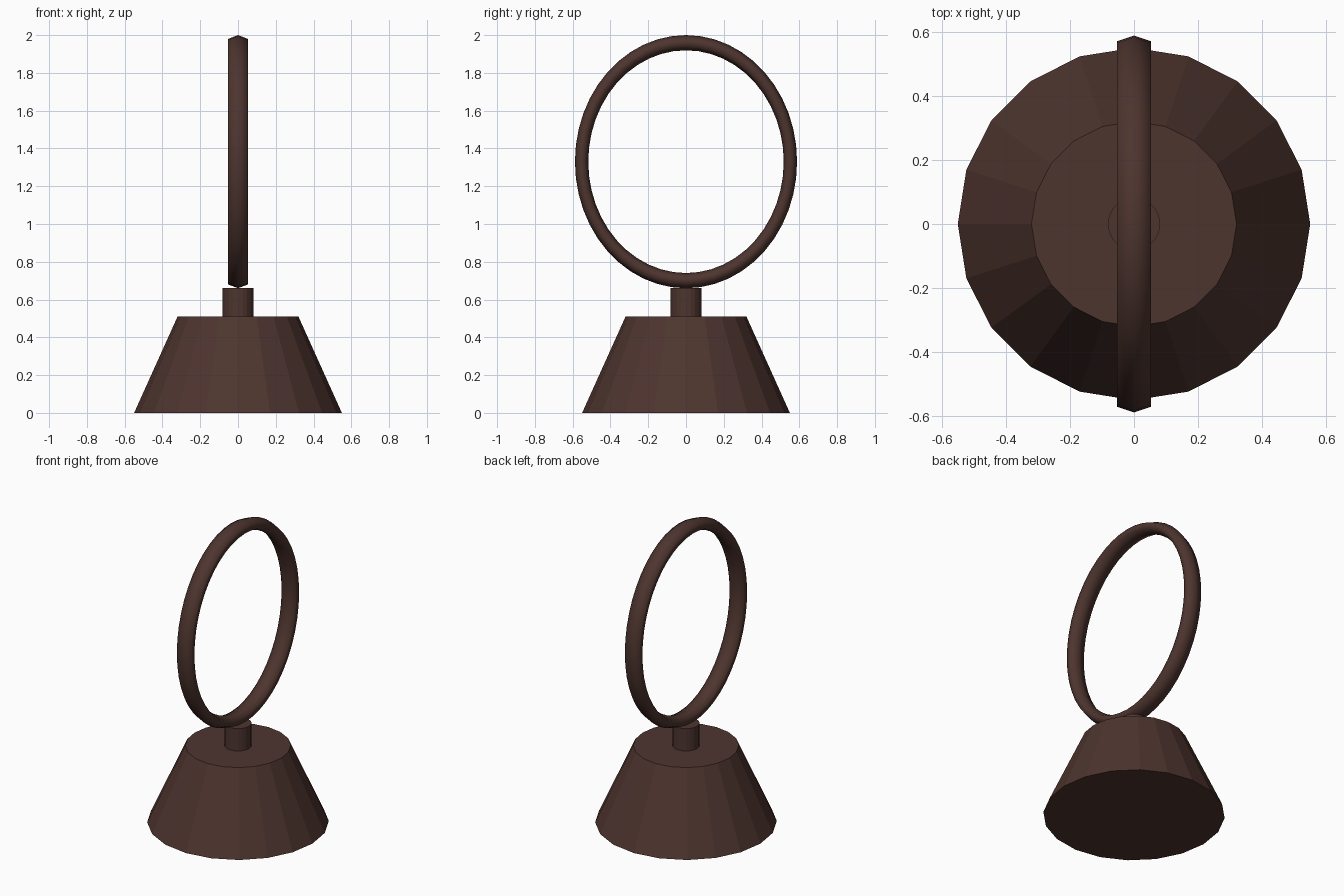
import bpy
import math

if "Cube" in bpy.data.objects:
    bpy.data.objects.remove(bpy.data.objects["Cube"])

brown = bpy.data.materials.new("dark_brown")
brown.diffuse_color = (0.076, 0.035, 0.028, 1.0)
brown.use_nodes = True
brown.node_tree.nodes["Principled BSDF"].inputs["Base Color"].default_value = brown.diffuse_color


def frustum(name, r_bottom, r_top, z0, z1, sides):
    # One vertex of the polygon lies on each axis
    bpy.ops.mesh.primitive_cone_add(vertices=sides, radius1=r_bottom, radius2=r_top,
                                    depth=z1 - z0, location=(0, 0, (z0 + z1) / 2))
    obj = bpy.context.object
    obj.name = name
    obj.data.materials.append(brown)
    return obj


# Tapered weight and short neck
frustum("base", 0.55, 0.32, 0.0, 0.51, 20)
frustum("stem", 0.082, 0.082, 0.51, 0.66, 20)

# Upright oval ring in the YZ plane, six-sided tube
RING_Y, RING_Z = 0.588, 0.67      # outer half sizes
TUBE = 0.06                       # tube radius relative to outer size 1
bpy.ops.mesh.primitive_torus_add(major_segments=48, minor_segments=6,
                                 major_radius=1 - TUBE, minor_radius=TUBE,
                                 rotation=(0, math.pi / 2, 0), location=(0, 0, 1.33))
ring = bpy.context.object
ring.name = "ring"
# local x -> world z, local y -> world y, local z -> world x
ring.scale = (RING_Z, RING_Y, 0.0525 / (TUBE * math.sin(math.pi / 3)))
bpy.ops.object.transform_apply(location=False, rotation=True, scale=True)
ring.data.materials.append(brown)
bpy.ops.object.shade_smooth()
